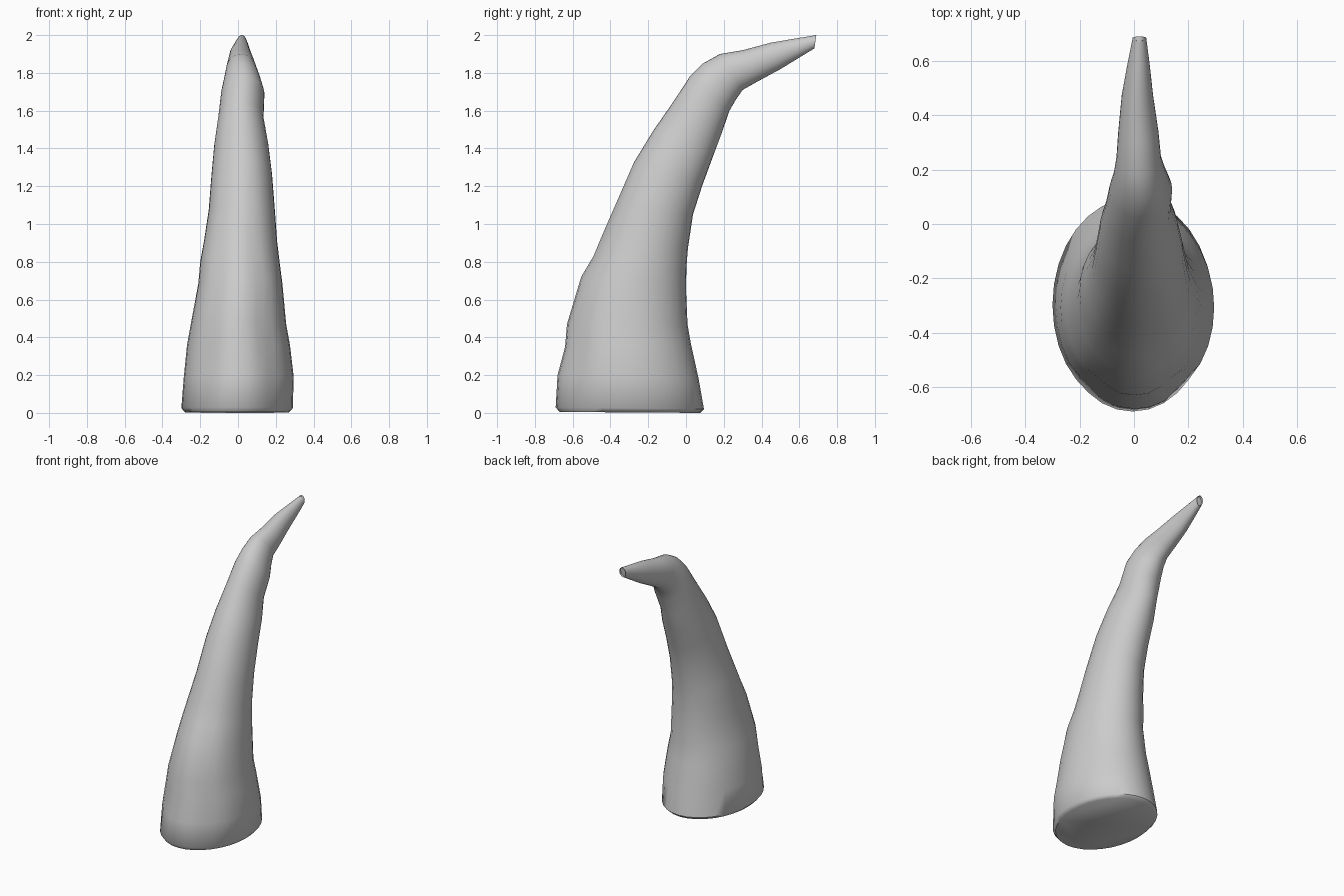
import bpy, bmesh, math
from mathutils import Vector

if "Cube" in bpy.data.objects:
    bpy.data.objects.remove(bpy.data.objects["Cube"])

SIDES = 32
# Horn sections: front y, front z, back y, back z, left x, right x
sections = [
    (-.67, .005, .075, 0, -.28, .27),
    (-.69, .03, .095, .02, -.30, .29),
    (-.68, .20, .067, .18, -.287, .295),
    (-.64, .35, .025, .37, -.27, .275),
    (-.63, .47, .008, .47, -.25, .255),
    (-.555, .72, 0, .65, -.21, .235),
    (-.49, .83, .002, .77, -.20, .22),
    (-.44, .95, .01, .87, -.18, .207),
    (-.375, 1.10, .037, 1.05, -.155, .195),
    (-.275, 1.33, .085, 1.20, -.14, .18),
    (-.17, 1.50, .14, 1.35, -.125, .16),
    (-.065, 1.65, .185, 1.47, -.105, .135),
    (.02, 1.78, .23, 1.60, -.09, .14),
    (.09, 1.85, .265, 1.66, -.075, .12),
    (.18, 1.90, .30, 1.71, -.065, .10),
    (.30, 1.92, .38, 1.755, -.058, .09),
    (.45, 1.96, .50, 1.82, -.045, .07),
    (.58, 1.982, .59, 1.875, -.025, .058),
    (.69, 2.0, .68, 1.93, -.005, .045),
]


def dent(angle, centre, width, depth):
    """Soft groove in the outline, centred on one angle."""
    d = (angle - centre + math.pi) % (2 * math.pi) - math.pi
    return depth * math.exp(-(d / width) ** 2)


def ring(bm, section):
    yf, zf, yb, zb, xl, xr = section
    front, back = Vector((0, yf, zf)), Vector((0, yb, zb))
    mid, half = (front + back) / 2, (back - front) / 2
    verts = []
    for i in range(SIDES):
        a = 2 * math.pi * i / SIDES
        c, s = math.cos(a), math.sin(a)
        # shallow grooves beside the front ridge, twisting with height
        fade = max(0, 1 - mid.z / 1.5) * min(1, mid.z / .15)
        k = 1 - fade * (dent(a, 4.05 + .2 * mid.z, .22, .06)
                        + dent(a, 5.5 - .5 * mid.z, .2, .06))
        # small folds under the bend
        if 1.2 < mid.z < 1.7:
            k -= .03 * math.sin(mid.z * 25) * max(0, s) * abs(c)
        p = mid + half * s * k
        p.x = (xl + xr) / 2 + (xr - xl) / 2 * c * k
        verts.append(bm.verts.new(p))
    return verts


# Horn body
bm = bmesh.new()
rings = [ring(bm, s) for s in sections]
for lo, hi in zip(rings, rings[1:]):
    for i in range(SIDES):
        j = (i + 1) % SIDES
        bm.faces.new((lo[i], lo[j], hi[j], hi[i]))
bm.faces.new(rings[0][::-1])
tip = bm.faces.new(rings[-1])

# Small hollow in the blunt tip
bmesh.ops.inset_region(bm, faces=[tip], thickness=.008, depth=0)
for v in tip.verts:
    v.co.y -= .015
bmesh.ops.recalc_face_normals(bm, faces=bm.faces)

mesh = bpy.data.meshes.new("horn")
bm.to_mesh(mesh)
bm.free()
horn = bpy.data.objects.new("horn", mesh)
bpy.context.collection.objects.link(horn)
bpy.context.view_layer.objects.active = horn
horn.select_set(True)
bpy.ops.object.shade_smooth_by_angle(angle=math.radians(50))
